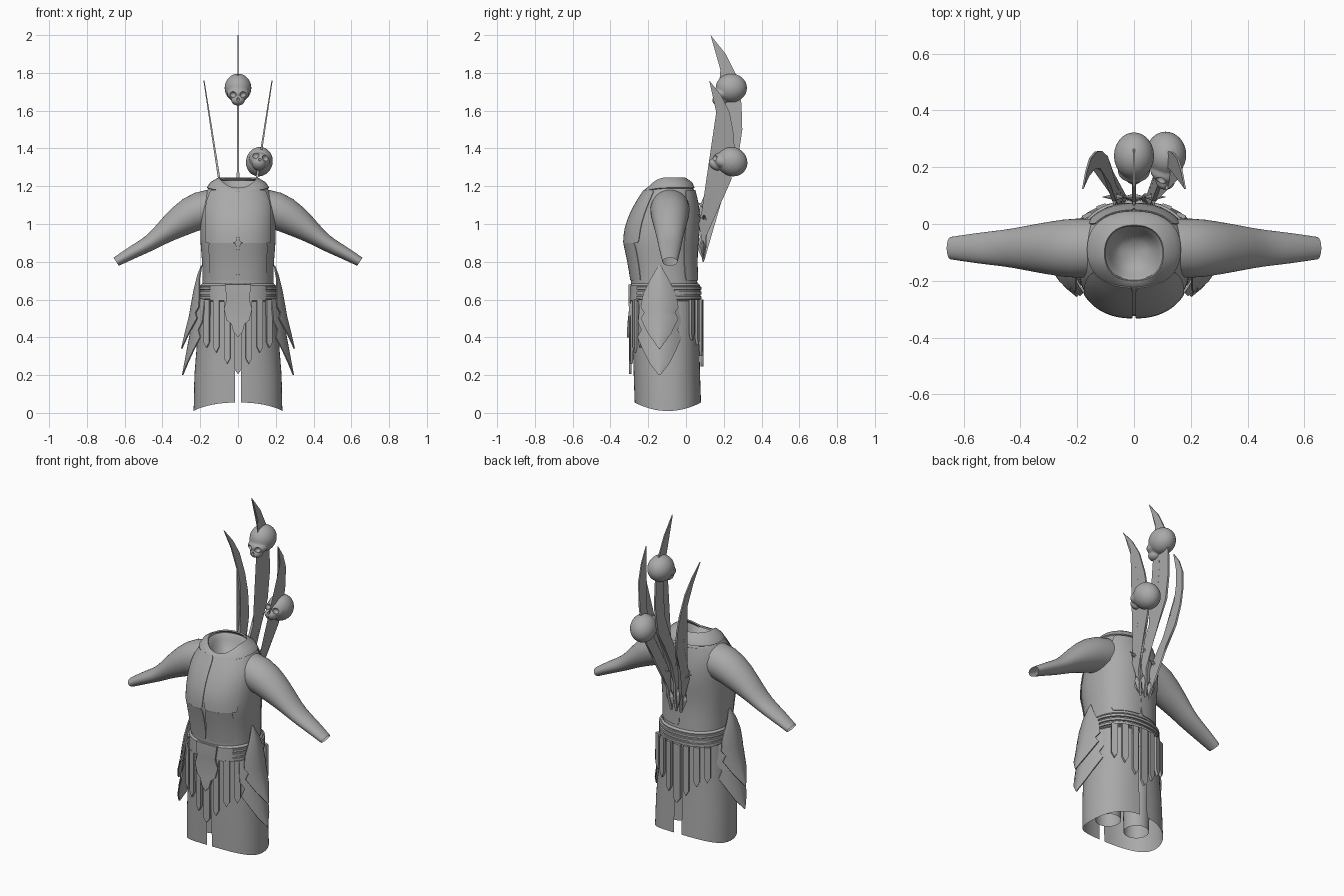
import bpy, bmesh, math
from mathutils import Vector, Matrix

cube = bpy.data.objects.get("Cube")
if cube:
    bpy.data.objects.remove(cube, do_unlink=True)

grey = bpy.data.materials.new("plain grey")
grey.use_nodes = True
COLOUR = (0.4, 0.4, 0.4, 1)
grey.diffuse_color = COLOUR
grey.node_tree.nodes["Principled BSDF"].inputs["Base Color"].default_value = COLOUR


def finish(name, bm, mods=()):
    """Turn a bmesh into a shaded object, with its modifiers applied."""
    bmesh.ops.recalc_face_normals(bm, faces=bm.faces)
    mesh = bpy.data.meshes.new(name)
    bm.to_mesh(mesh)
    bm.free()
    ob = bpy.data.objects.new(name, mesh)
    bpy.context.collection.objects.link(ob)
    for kind, settings in mods:
        mod = ob.modifiers.new(kind.title(), kind)
        for key, value in settings.items():
            setattr(mod, key, value)
    if mods:
        deps = bpy.context.evaluated_depsgraph_get()
        ob.modifiers.update()
        new = bpy.data.meshes.new_from_object(ob.evaluated_get(deps))
        ob.modifiers.clear()
        ob.data = new
    ob.data.materials.clear()
    ob.data.materials.append(grey)
    ob.data.shade_smooth()
    ob.data.set_sharp_from_angle(angle=math.radians(40))
    return ob


def skin(bm, rows, closed):
    """Bridge rows of points with quads."""
    grid = [[bm.verts.new(p) for p in row] for row in rows]
    n = len(grid[0])
    for low, high in zip(grid, grid[1:]):
        for i in range(n if closed else n - 1):
            j = (i + 1) % n
            bm.faces.new((low[i], low[j], high[j], high[i]))
    return grid


def ring(z, w, front, back, a0=0, a1=math.tau, n=40, off=0, dip=0):
    """Rounded body section; the angle runs from the front, dip lowers the front."""
    c, h = (front + back) / 2, (back - front) / 2 + off
    pts = []
    for i in range(n):
        a = a0 + (a1 - a0) * i / (n if a1 - a0 > 6.28 else n - 1)
        s, k = math.sin(a), math.cos(a)
        x = math.copysign(abs(s) ** 0.88, s) * (w + off)
        y = c - math.copysign(abs(k) ** 0.88, k) * h
        pts.append((x, y, z - dip * max(0, k) ** 2))
    return pts


SUBSURF = ("SUBSURF", {"levels": 1})


def solid(t, offset=0):
    return ("SOLIDIFY", {"thickness": t, "offset": offset})


# Torso with the collar opening and a shallow hollow inside the neck
BODY = [(.58, .19, -.29, .065), (.70, .187, -.29, .06), (.80, .19, -.305, .055),
        (.90, .20, -.328, .06), (.97, .20, -.325, .07), (1.05, .20, -.297, .07),
        (1.12, .195, -.26, .06), (1.18, .165, -.22, .045)]
bm = bmesh.new()
rows = [ring(*r) for r in BODY]
for z, w, f, b, dip in [(1.215, .14, -.208, .025, .035), (1.24, .1, -.195, -.01, .055),
                        (1.20, .09, -.18, -.02, .04), (1.13, .05, -.14, -.06, 0)]:
    rows.append(ring(z, w, f, b, dip=dip))
grid = skin(bm, rows, True)
bm.faces.new(grid[-1])
finish("torso", bm, [SUBSURF])

# Collar band
bm = bmesh.new()
skin(bm, [ring(1.19, .158, -.218, .038, off=.004, dip=.02),
          ring(1.218, .138, -.208, .024, off=.006, dip=.035),
          ring(1.243, .1, -.197, -.008, off=.002, dip=.055)], True)
finish("collar", bm, [solid(.008)])

# Front and back plates of the vest, split along the middle
for name, a0, a1, rows in [("chest_plate", .015, 1.0, BODY[3:]), ("waist_plate", .015, .85, BODY[1:4]),
                           ("back_plate", 2.2, math.pi, BODY[1:])]:
    for sx, side in ((1, "left"), (-1, "right")):
        bm = bmesh.new()
        skin(bm, [ring(*r, a0=a0, a1=a1, n=12, off=.003) for r in rows], False)
        bmesh.ops.scale(bm, vec=(sx, 1, 1), verts=bm.verts)
        finish(f"{side}_{name}", bm, [SUBSURF, solid(.004)])

# Sleeved arms
ARM = [(.08, 1.09, .10, .10, .1), (.2, 1.08, .105, .11, .35), (.3, 1.02, .088, .095, .6),
       (.4, .948, .056, .075, .68), (.465, .897, .042, .064, .65), (.55, .855, .036, .055, .6),
       (.645, .80, .026, .04, .6)]
for sx, side in ((1, "left"), (-1, "right")):
    bm = bmesh.new()
    rows = []
    for x, z, rz, ry, tilt in ARM:
        row = []
        for i in range(20):
            a = math.tau * i / 20
            u = rz * math.cos(a)
            row.append((sx * (x + u * math.sin(tilt)), -.085 + ry * math.sin(a), z + u * math.cos(tilt)))
        rows.append(row)
    skin(bm, rows, True)
    finish(f"{side}_arm", bm, [SUBSURF])

# Skirt halves, split at front and back, with legs inside
SKIRT = [(.62, .192, -.29, .068), (.4, .215, -.283, .07), (.2, .231, -.277, .075), (.05, .235, -.272, .08)]
for sx, side in ((1, "left"), (-1, "right")):
    bm = bmesh.new()
    rows = [ring(*r, a0=.05, a1=math.pi - .08, n=28) for r in SKIRT]
    rows[-1] = [(x, y, .01 + .045 * ((y + .096) / .176) ** 2) for x, y, z in rows[-1]]
    skin(bm, rows, False)
    bmesh.ops.scale(bm, vec=(sx, 1, 1), verts=bm.verts)
    finish(f"{side}_skirt", bm)
    bm = bmesh.new()
    bmesh.ops.create_cone(bm, segments=24, radius1=.07, radius2=.08, depth=.5, cap_ends=False,
                          matrix=Matrix.Translation((sx * .1, -.1, .32)))
    finish(f"{side}_leg", bm)

# Belt and its raised cords
bm = bmesh.new()
skin(bm, [ring(z, .19, -.29, .065, off=o) for z, o in ((.59, .002), (.595, .012), (.675, .010), (.685, 0))], True)
finish("belt", bm)
for k, z in enumerate((.61, .635, .66)):
    bm = bmesh.new()
    skin(bm, [ring(z + dz, .19, -.29, .065, a0=.75, a1=math.tau - .75, off=o)
              for dz, o in ((-.009, .01), (-.007, .018), (.007, .018), (.009, .01))], False)
    finish(f"belt_cord_{k + 1}", bm)


def plate(name, outline, depth, place):
    """Extrude a flat outline and map it into place."""
    bm = bmesh.new()
    face = bm.faces.new([bm.verts.new((u, 0, v)) for u, v in outline])
    ext = bmesh.ops.extrude_face_region(bm, geom=[face])
    new = [v for v in ext["geom"] if isinstance(v, bmesh.types.BMVert)]
    bmesh.ops.translate(bm, verts=new, vec=(0, depth, 0))
    for v in bm.verts:
        v.co = place(v.co)
    bmesh.ops.triangulate(bm, faces=[f for f in bm.faces if len(f.verts) > 4])
    return finish(name, bm)


# Hanging straps, front and back
def strap(name, x, bottom, sign, width=.017):
    y = -.105 + sign * .19 * math.sqrt(1 - (x / .235) ** 2)
    turn = Matrix.Rotation(-sign * math.asin(x / .3) * .8, 4, "Z")
    outline = [(-width, .6), (-width, bottom + .03), (0, bottom), (width, bottom + .03), (width, .6)]
    plate(name, outline, .014, lambda p: turn @ (p - Vector((0, .007, 0))) + Vector((x, y, 0)))


for i, (x, bottom) in enumerate([(0, .205), (.057, .26), (.115, .32), (.165, .345)]):
    for sx in ((1, -1) if x else (1,)):
        strap(f"front_strap_{i}_{'left' if sx > 0 else 'right'}", sx * x, bottom, -1, .022 if x == 0 else .017)
        strap(f"back_strap_{i}_{'left' if sx > 0 else 'right'}", sx * x, bottom + .04, 1, .024 if x == 0 else .017)

# Shield-shaped buckle
half = [(.07, .68), (.06, .6), (.075, .55), (.06, .49), (.035, .47), (.025, .43)]
plate("buckle", half + [(0, .40)] + [(-u, v) for u, v in reversed(half)], .016,
      lambda p: Vector((p.x, -.313 + p.y + p.x ** 2 * 2, p.z)))

# Layered hip guards
UPPER = [(.78, .004, .192), (.73, .045, .212), (.65, .085, .232), (.58, .098, .245), (.55, .08, .25),
         (.52, .098, .255), (.44, .06, .275), (.34, .003, .298)]
LOWER = [(.62, .10, .215), (.5, .112, .238), (.46, .095, .245), (.42, .115, .252), (.35, .085, .265),
         (.28, .05, .278), (.2, .003, .293)]
for sx, side in ((1, "left"), (-1, "right")):
    for name, rows in (("upper", UPPER), ("lower", LOWER)):
        bm = bmesh.new()
        us = [i / 5 - 1 for i in range(11)]
        skin(bm, [[(sx * (x - 4 * (u * hw) ** 2), -.14 + u * hw, z - .02 * abs(u) * (hw > .02)) for u in us]
                  for z, hw, x in rows], False)
        finish(f"{side}_{name}_hip_guard", bm, [solid(.007)])

# Curved back blades: a tall middle one and two that lean outwards
BLADE = [(.095, .80), (.11, .89), (.11, .97), (.148, 1.106), (.217, 1.24), (.275, 1.34), (.298, 1.5),
         (.294, 1.635), (.265, 1.79), (.21, 1.9), (.13, 2.0), (.185, 1.85), (.218, 1.69), (.222, 1.555),
         (.206, 1.41), (.16, 1.29), (.116, 1.196), (.075, 1.1), (.06, 1.05), (.08, .95), (.055, .88)]
for name, s, size in (("middle", 0, 1), ("left", 1, .8), ("right", -1, .8)):
    def place(p):
        z = .8 + size * (p.z - .8)
        taper = 1 - .6 * max(0, p.z - 1.2) / .8
        return Vector((s * .155 * (z - .596) + p.y * taper, .095 + size * (p.x - .095), z))
    plate(f"{name}_blade", BLADE, .014, lambda p: place(p - Vector((0, .007, 0))))
    # Spiked guard and pointed pommel
    bm = bmesh.new()
    for d in ((1, 0, .5), (-1, 0, .5), (0, -1, .7), (0, .6, -1)):
        aim = Vector(d).to_track_quat("Z", "Y").to_matrix().to_4x4()
        bmesh.ops.create_cone(bm, segments=6, radius1=.014, radius2=.001, depth=.05, cap_ends=True,
                              matrix=Matrix.Translation((0, .095, 1.09)) @ aim @ Matrix.Translation((0, 0, .02)))
    for flip, top, length in ((1, .925, .05), (-1, .85, .1)):
        bmesh.ops.create_cone(bm, segments=4, radius1=.028, radius2=.004, depth=length, cap_ends=False,
                              matrix=Matrix.Translation((0, .09, top)) @ Matrix.Diagonal((1, .6, flip, 1)))
    for v in bm.verts:
        z = .8 + size * (v.co.z - .8)
        v.co = (v.co.x + s * .155 * (z - .596), v.co.y, z)
    finish(f"{name}_guard", bm)


def ball(bm, at, scale):
    bmesh.ops.create_uvsphere(bm, u_segments=24, v_segments=16, radius=1,
                              matrix=Matrix.Translation(at) @ Matrix.Diagonal((*scale, 1)))


# Skulls speared on the blades
def skull(name, matrix):
    cut = bmesh.new()
    for sx in (1, -1):
        ball(cut, (sx * .028, -.098, -.035), (.019, .026, .017))
        ball(cut, (sx * .052, -.075, -.075), (.016, .04, .02))
    ball(cut, (0, -.112, -.06), (.009, .022, .013))
    cutter = finish(name + "_cutter", cut)
    cutter.hide_render = True
    bm = bmesh.new()
    ball(bm, (0, 0, 0), (.071, .083, .076))
    ball(bm, (0, -.05, -.03), (.058, .048, .036))
    ball(bm, (0, -.062, -.065), (.036, .04, .028))
    ob = finish(name, bm, [("REMESH", {"mode": "VOXEL", "voxel_size": .005}),
                           ("SMOOTH", {"factor": .5, "iterations": 4}),
                           ("BOOLEAN", {"operation": "DIFFERENCE", "object": cutter})])
    bpy.data.objects.remove(cutter, do_unlink=True)
    ob.data.transform(matrix)


skull("upper_skull", Matrix.Translation((0, .24, 1.72)))
skull("lower_skull", Matrix.Translation((.113, .245, 1.33)) @ Matrix.Rotation(.25, 4, "Y")
      @ Matrix.Rotation(-.65, 4, "X"))
